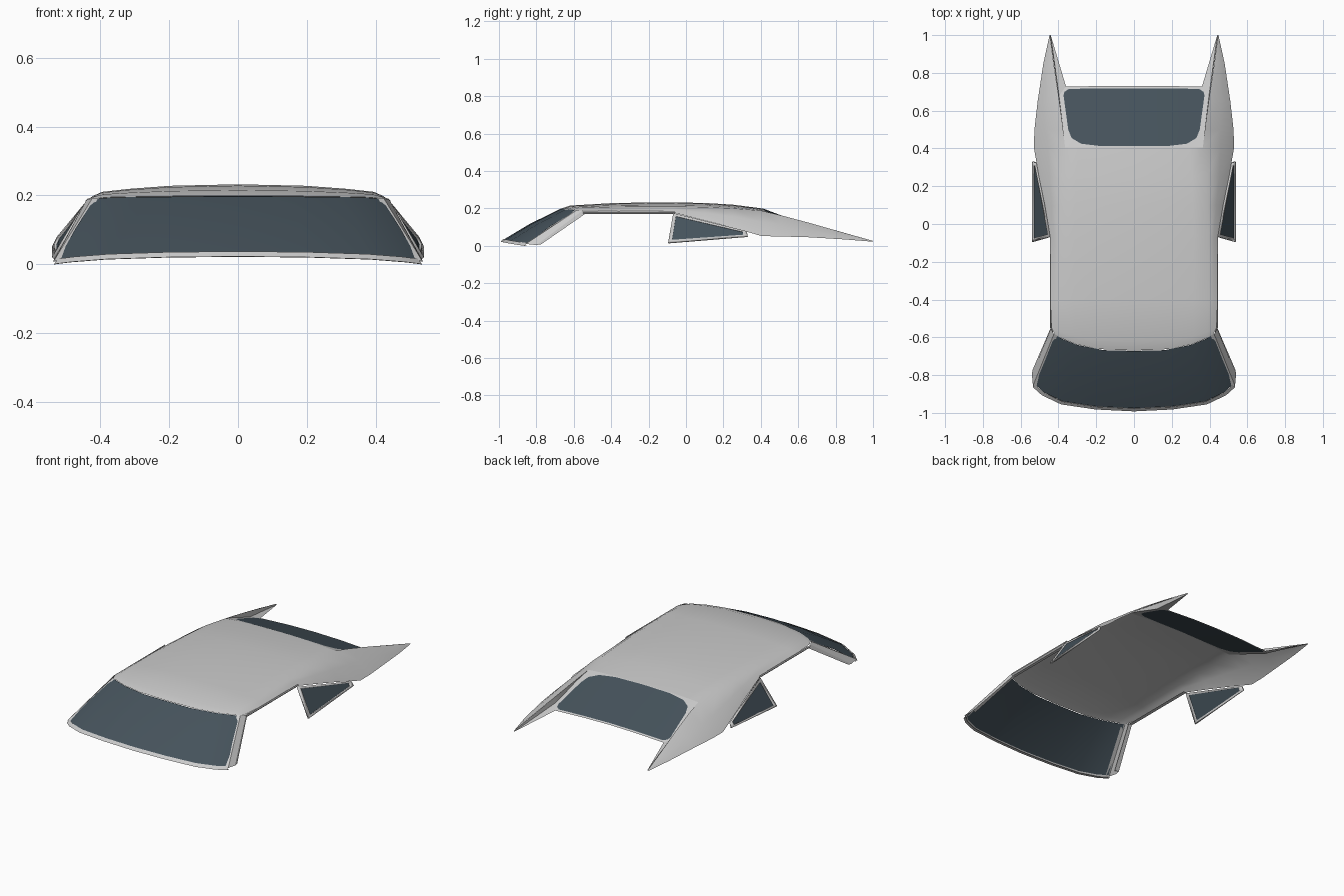
import bpy, bmesh
from mathutils import Vector

if "Cube" in bpy.data.objects:
    bpy.data.objects.remove(bpy.data.objects["Cube"])

glass = bpy.data.materials.new("tinted_glass")
glass.diffuse_color = (0.06, 0.085, 0.105, 1)
glass.use_nodes = True
glass.node_tree.nodes["Principled BSDF"].inputs["Base Color"].default_value = glass.diffuse_color


def finish(name, bm, mat=None, thick=0, angle=0.5):
    """Turn a half-model bmesh into a mirrored, smoothed object."""
    bmesh.ops.remove_doubles(bm, verts=bm.verts, dist=0.0003)
    bmesh.ops.recalc_face_normals(bm, faces=bm.faces)
    me = bpy.data.meshes.new(name)
    bm.to_mesh(me)
    bm.free()
    ob = bpy.data.objects.new(name, me)
    bpy.context.collection.objects.link(ob)
    if mat:
        me.materials.append(mat)
    if thick:
        s = ob.modifiers.new("thickness", 'SOLIDIFY')
        s.thickness = thick
        s.offset = 0
    m = ob.modifiers.new("mirror", 'MIRROR')
    m.merge_threshold = 0.0005
    bpy.context.view_layer.objects.active = ob
    ob.select_set(True)
    bpy.ops.object.shade_smooth_by_angle(angle=angle)
    ob.select_set(False)
    return ob


def loft(bm, rows):
    """Skin neighbouring rows of equal length."""
    grid = [[bm.verts.new(p) for p in r] for r in rows]
    for a, b in zip(grid, grid[1:]):
        for i in range(len(a) - 1):
            bm.faces.new((a[i], a[i + 1], b[i + 1], b[i]))


def polygon(name, pts, mat=None, **kw):
    bm = bmesh.new()
    bm.faces.new([bm.verts.new(p) for p in pts])
    return finish(name, bm, mat, **kw)


def strip(name, *rows, **kw):
    bm = bmesh.new()
    loft(bm, rows)
    return finish(name, bm, **kw)


def mix(a, b, t):
    return Vector(a).lerp(Vector(b), t)


# Roof cross-sections: y, centre z, shoulder x/z, edge x/z, sweep back at edge
stations = [
    (-.67, .198, .385, .194, .42, .188, .085),
    (-.62, .215, .39, .203, .437, .190, .07),
    (-.40, .228, .395, .208, .443, .185, 0),
    (-.20, .232, .395, .210, .443, .183, 0),
    (-.07, .232, .395, .210, .443, .178, 0),
    (.10, .229, .39, .207, .472, .135, 0),
    (.25, .220, .385, .200, .503, .097, 0),
    (.405, .200, .365, .187, .53, .052, 0)]


def flank(y, xs, zs, xe, ze, dy=0):
    """Shoulder to lower edge, with a slight outward bulge."""
    b = 0.14 * (zs - ze)
    ys = y + dy * (xs / xe) ** 3
    return [(xs, ys, zs), ((xs + xe) / 2 + b / 2, (ys + y + dy) / 2, (zs + ze) / 2 + b / 2),
            (xe, y + dy, ze)]


def section(y, zc, xs, zs, xe, ze, dy):
    crown = [(xs * t, y + dy * (xs * t / xe) ** 3, zc - (zc - zs) * k)
             for t, k in ((0, 0), (.5, .2), (.8, .6))]
    return crown + flank(y, xs, zs, xe, ze, dy)


roof_rows = [section(*s) for s in stations]

# Rear flying buttresses continue the roof flanks to a point
tail = [(.405, .365, .187, .53, .052), (.5, .375, .165, .527, .05), (.65, .395, .125, .51, .046),
        (.85, .425, .068, .48, .034), (1, .445, .026, .447, .022)]
tail_rows = [flank(*t) for t in tail]
bm = bmesh.new()
loft(bm, roof_rows)
loft(bm, tail_rows)
finish("roof_shell", bm)


# Rear window plane
def rear(x, y):
    return Vector((x, y, .2 - .38 * (y - .41) - .1 * x * x))


outline = [(0, .412), (.18, .413), (.28, .425), (.33, .455), (.348, .5), (.362, .6),
           (.373, .68), (.368, .7), (.345, .715), (.17, .718), (0, .718)]
pane = [rear(*p) for p in outline]
bm = bmesh.new()
loft(bm, [pane[:6], [pane[i] for i in (10, 9, 8, 8, 7, 6)]])
bmesh.ops.dissolve_degenerate(bm, dist=0.0001, edges=bm.edges)
finish("rear_window", bm, glass)

# Frame between rear window, roof and buttress feet
foot = [rear(.38, .5), rear(.387, .6), rear(.397, .68)]
outer = [Vector(p) for p in roof_rows[-1][:4]] + foot + [
    rear(.39, .71), rear(.36, .728), rear(.17, .73), rear(0, .73)]
strip("rear_window_frame", pane, outer)

# Inner walls of the buttresses and the ledge running to the tip
ridge = [Vector(r[0]) for r in tail_rows]
tip = ridge[-1]
ridge_pts = [ridge[0], ridge[1], mix(ridge[1], ridge[2], .667), mix(ridge[2], ridge[3], .15), tip]
strip("buttress_inner_wall", ridge_pts, [ridge[0]] + foot + [tip - Vector((.004, 0, .004))])
polygon("buttress_ledge", [foot[2], rear(.36, .728), tip - Vector((.004, 0, .004))])

# Windshield, bowed along both its edges
base = [(0, -.985, .028), (.2, -.975, .026), (.38, -.948, .02), (.48, -.9, .012), (.527, -.857, .006)]
top = [(0, -.672, .197), (.16, -.668, .196), (.3, -.64, .195), (.38, -.608, .193), (.418, -.587, .189)]
bow = Vector((0, -.004, .006))
middle = [mix(a, b, .5) + bow for a, b in zip(base, top)]
strip("windshield", [mix(a, b, .03) for a, b in zip(base, top)], middle, top, mat=glass)

# Windshield lower trim
lower = [Vector(p) + Vector((p[0] * .015, -.007, -.006)) for p in base]
strip("windshield_lower_trim", [mix(a, b, .035) + Vector((0, -.003, .003)) for a, b in zip(base, top)],
      lower, [p + Vector((0, .02, -.001)) for p in lower])

# Windshield pillars: glass-side trim, outer face and inward return
up, dn = Vector(top[-1]), Vector(base[-1])
strip("windshield_pillar",
      [dn + Vector((-.014, -.004, .004)), up + Vector((-.012, -.004, .004))],
      [dn + Vector((.008, .0, .004)), up + Vector((.006, .004, .002))],
      [(.54, -.8, .004), (.44, -.553, .188)],
      [(.538, -.775, .008), (.437, -.54, .170)],
      [(.515, -.785, .008), (.42, -.55, .172)], angle=.4)

# Rail above the side door openings
strip("side_roof_rail", *[[(x, y, z) for y in (-.55, -.4, -.2, -.06)]
                          for x, z in ((.442, .187), (.445, .178), (.438, .170), (.418, .172))], angle=.4)

# Quarter windows: glass with a slim raised frame
tri = [Vector(p) for p in ((.536, -.095, .016), (.443, -.068, .172), (.522, .325, .076), (.535, .33, .05))]
inset = [Vector(p) for p in ((.529, -.075, .029), (.453, -.054, .157), (.520, .305, .073), (.528, .305, .056))]
polygon("quarter_window", inset, glass)
strip("quarter_window_frame", tri + tri[:1], inset + inset[:1], thick=.012, angle=.4)
